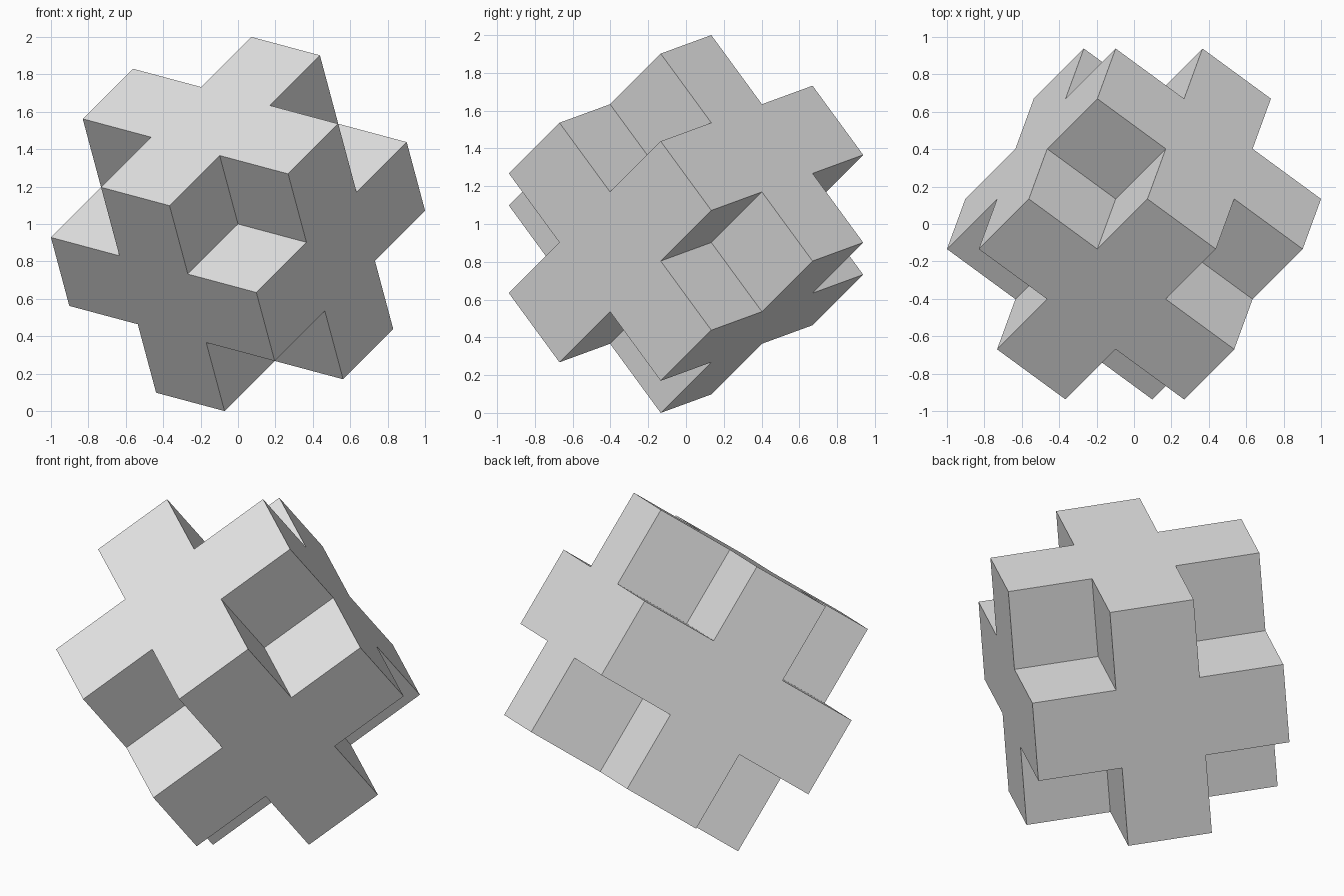
import bpy
import bmesh
import math
from itertools import product
from mathutils import Matrix, Vector

old = bpy.data.objects.get("Cube")
if old:
    bpy.data.objects.remove(old, do_unlink=True)

# Plain grey material
GREY = (0.8, 0.8, 0.8, 1.0)
grey = bpy.data.materials.new("light_grey")
grey.use_nodes = True
grey.diffuse_color = GREY
grey.node_tree.nodes["Principled BSDF"].inputs["Base Color"].default_value = GREY

# Three-by-three-by-three block whose eight corner cells are notched out
UNIT = 0.4641
cells = {c for c in product((-1, 0, 1), repeat=3) if 0 in c}

bm = bmesh.new()
for cell in cells:
    for axis, side in product(range(3), (-1, 1)):
        neighbour = list(cell)
        neighbour[axis] += side
        if tuple(neighbour) in cells:
            continue
        # Square skin face between a filled cell and an empty one
        n, u, v = Vector(), Vector(), Vector()
        n[axis] = side / 2
        u[(axis + 1) % 3] = side / 2
        v[(axis + 2) % 3] = 1 / 2
        middle = Vector(cell) + n
        corners = (middle - u - v, middle + u - v, middle + u + v, middle - u + v)
        bm.faces.new([bm.verts.new(p * UNIT) for p in corners])

# Weld the skin and merge flat areas into whole cross-shaped faces
bmesh.ops.remove_doubles(bm, verts=bm.verts, dist=0.001)
bmesh.ops.dissolve_limit(bm, angle_limit=math.radians(1), verts=bm.verts, edges=bm.edges)
bmesh.ops.recalc_face_normals(bm, faces=bm.faces)

# Tilt the block and lift it onto the ground
long, mid, short = 0.7887, 0.5774, 0.2113
tilt = Matrix(((long, mid, -short), (-mid, mid, -mid), (-short, mid, long)))
bm.transform(Matrix.Translation((0, 0, 1)) @ tilt.to_4x4())

mesh = bpy.data.meshes.new("notched_block")
bm.to_mesh(mesh)
bm.free()
mesh.materials.append(grey)
block = bpy.data.objects.new("notched_block", mesh)
bpy.context.collection.objects.link(block)
